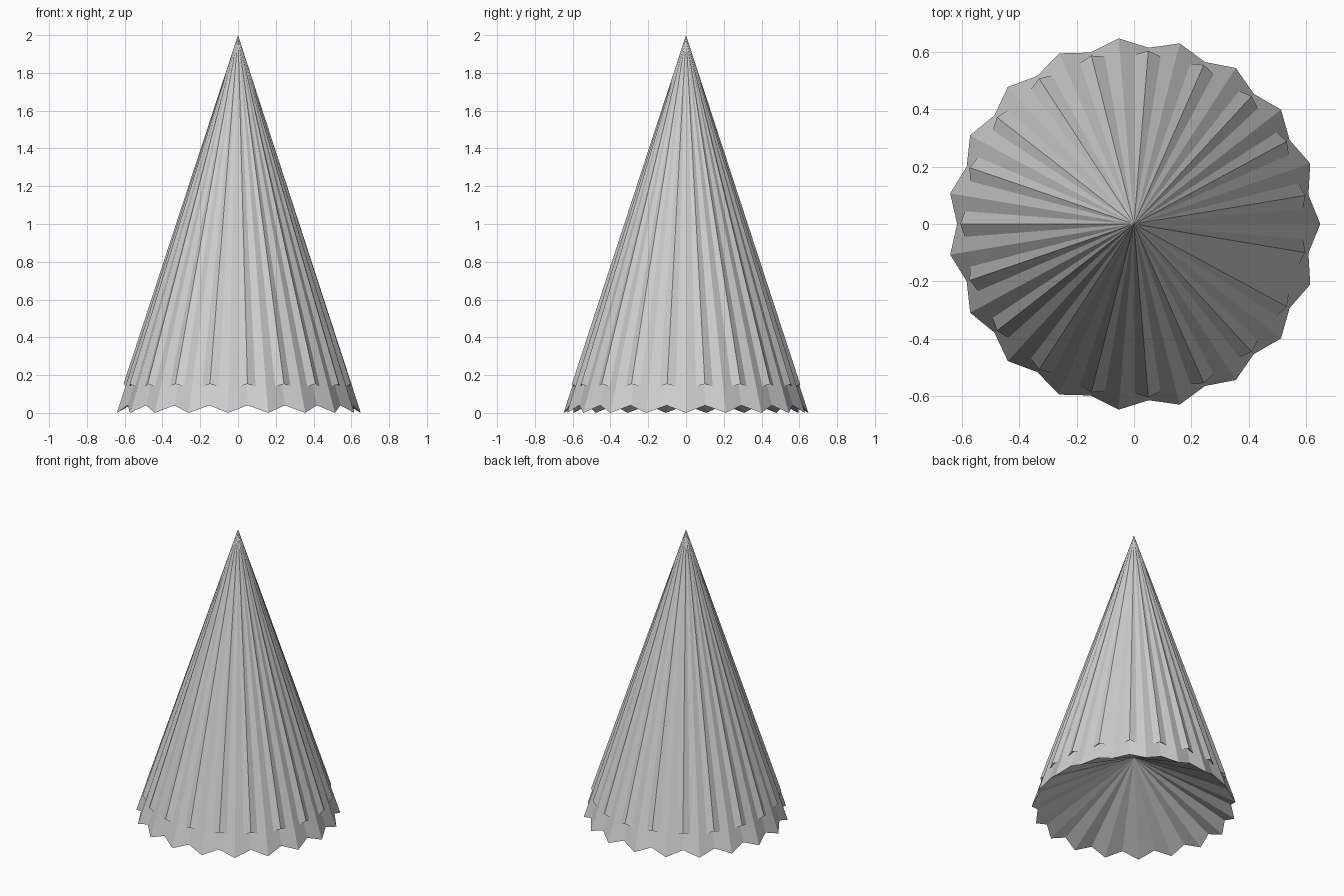
import bpy, bmesh, math

if "Cube" in bpy.data.objects:
    bpy.data.objects.remove(bpy.data.objects["Cube"])

POINTS = 19      # pleats around each cone
APEX_Z = 2.0

grey = bpy.data.materials.new("light grey")
grey.diffuse_color = (0.62, 0.62, 0.62, 1)
grey.use_nodes = True
grey.node_tree.nodes["Principled BSDF"].inputs["Base Color"].default_value = grey.diffuse_color


def pleated_cone(name, ridge, fold, centre_z):
    """Cone with a zigzag rim; ridge and fold are (radius, z) pairs."""
    bm = bmesh.new()
    apex = bm.verts.new((0, 0, APEX_Z))
    centre = bm.verts.new((0, 0, centre_z))
    rim = []
    for i in range(POINTS * 2):
        r, z = fold if i % 2 else ridge
        a = math.pi * i / POINTS
        rim.append(bm.verts.new((r * math.cos(a), r * math.sin(a), z)))
    for i, v in enumerate(rim):
        w = rim[(i + 1) % len(rim)]
        bm.faces.new((v, w, apex))      # outer pleat
        bm.faces.new((w, v, centre))    # hollow underside
    mesh = bpy.data.meshes.new(name)
    bm.to_mesh(mesh)
    bm.free()
    mesh.materials.append(grey)
    obj = bpy.data.objects.new(name, mesh)
    bpy.context.collection.objects.link(obj)
    return obj


# Large cone whose pleat tips reach the ground
pleated_cone("lower_pleated_cone", (0.65, 0.0), (0.617, 0.04), 0.37)
# Shorter cone that shows as strips in the folds of the large one
pleated_cone("upper_pleated_cone", (0.58, 0.126), (0.606, 0.153), 0.5)
